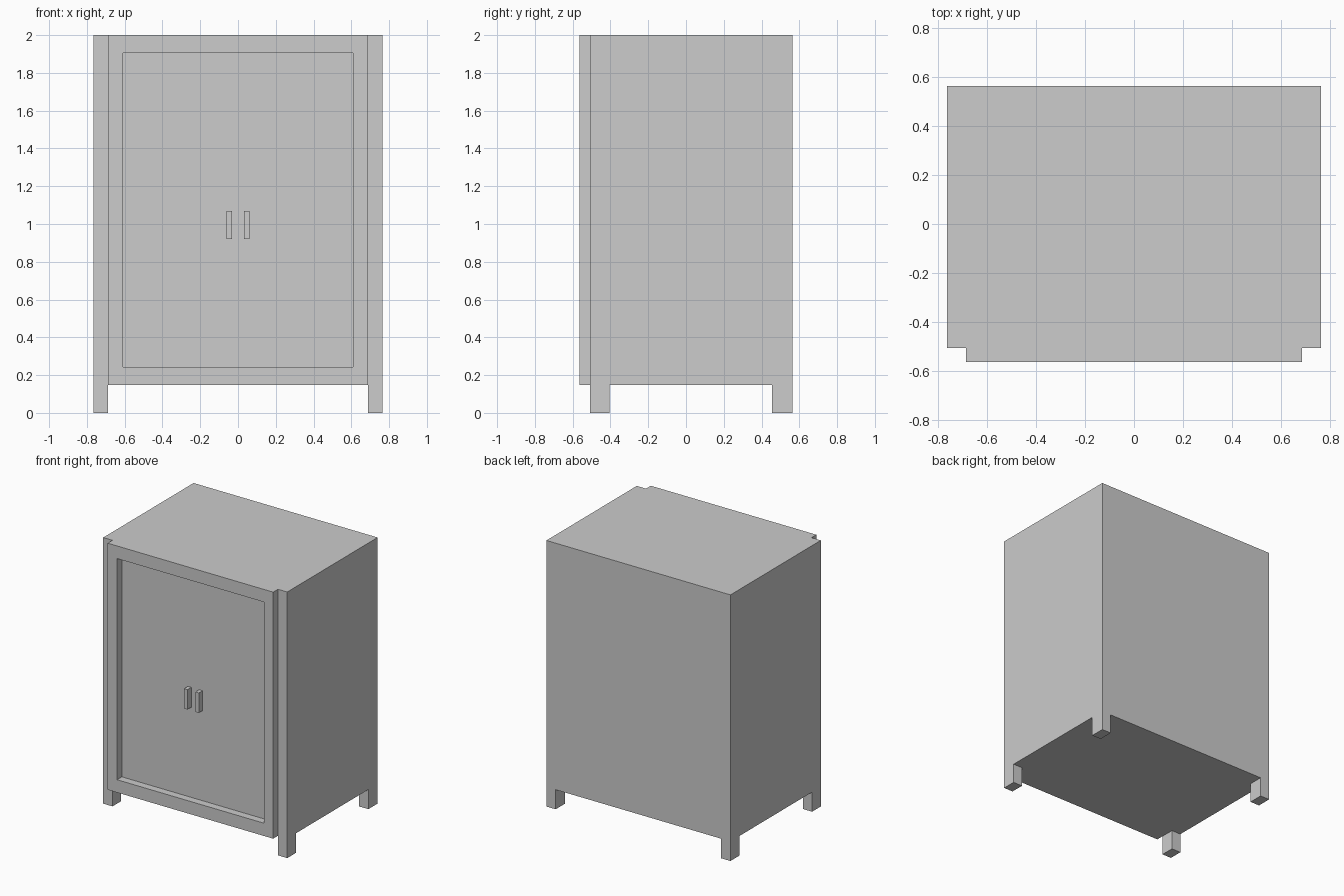
import bpy
import bmesh
from mathutils import Vector

default = bpy.data.objects.get("Cube")
if default:
    bpy.data.objects.remove(default, do_unlink=True)

# One plain grey for the whole cabinet
grey = bpy.data.materials.new("plain grey")
grey.use_nodes = True
colour = (0.604, 0.604, 0.604, 1.0)
grey.diffuse_color = colour
grey.node_tree.nodes["Principled BSDF"].inputs["Base Color"].default_value = colour


def finish(bm, name):
    """Turn a bmesh into a flat-shaded object."""
    bmesh.ops.recalc_face_normals(bm, faces=bm.faces[:])
    mesh = bpy.data.meshes.new(name)
    bm.to_mesh(mesh)
    bm.free()
    mesh.materials.append(grey)
    obj = bpy.data.objects.new(name, mesh)
    bpy.context.collection.objects.link(obj)


def extrude(bm, faces, offset, keep_start=False):
    """Extrude a face region by the offset, opening the start unless kept."""
    new = bmesh.ops.extrude_face_region(bm, geom=faces)["geom"]
    verts = [v for v in new if isinstance(v, bmesh.types.BMVert)]
    bmesh.ops.translate(bm, verts=verts, vec=offset)
    if not keep_start:
        start = [f for f in faces if f.is_valid]
        bmesh.ops.delete(bm, geom=start, context='FACES_ONLY')


# Main dimensions
HALF_WIDTH, FRAME_HALF = 0.765, 0.688
FRONT, POST_FRONT, BACK = -0.565, -0.508, 0.565
FLOOR, TOP = 0.147, 2.0

# Cabinet plan: a grid with the two front corners left out
bm = bmesh.new()
xs = [-HALF_WIDTH, -FRAME_HALF, FRAME_HALF, HALF_WIDTH]
ys = [FRONT, POST_FRONT, -0.405, 0.455, BACK]
for i in range(len(xs) - 1):
    for j in range(len(ys) - 1):
        if j == 0 and i != 1:
            continue
        corners = [(xs[i], ys[j]), (xs[i + 1], ys[j]),
                   (xs[i + 1], ys[j + 1]), (xs[i], ys[j + 1])]
        bm.faces.new([bm.verts.new((x, y, FLOOR)) for x, y in corners])
bmesh.ops.remove_doubles(bm, verts=bm.verts[:], dist=0.001)

# Cabinet body
extrude(bm, bm.faces[:], Vector((0, 0, TOP - FLOOR)), keep_start=True)
bmesh.ops.recalc_face_normals(bm, faces=bm.faces[:])

# Four corner legs
leg_faces = []
for f in bm.faces:
    c = f.calc_center_median()
    in_corner = abs(c.x) > FRAME_HALF and (c.y < ys[2] or c.y > ys[3])
    if abs(c.z - FLOOR) < 0.001 and in_corner:
        leg_faces.append(f)
for f in leg_faces:
    extrude(bm, [f], Vector((0, 0, -FLOOR)))

# Recessed door panel inside the raised front frame
panel = min(bm.faces, key=lambda f: f.calc_center_median().y)
bmesh.ops.inset_region(bm, faces=[panel], thickness=0.05)
for v in panel.verts:
    v.co.x = 0.61 if v.co.x > 0 else -0.61
    v.co.z = 1.905 if v.co.z > 1 else 0.243
extrude(bm, [panel], Vector((0, POST_FRONT - FRONT, 0)))

bmesh.ops.dissolve_limit(bm, angle_limit=0.01, verts=bm.verts[:], edges=bm.edges[:])
finish(bm, "cabinet_body")

# Pair of upright door handles
for side, name in ((1, "left_handle"), (-1, "right_handle")):
    bm = bmesh.new()
    bmesh.ops.create_cube(bm, size=1)
    bmesh.ops.scale(bm, vec=(0.028, 0.05, 0.15), verts=bm.verts[:])
    bmesh.ops.translate(bm, vec=(side * 0.047, -0.528, 0.995), verts=bm.verts[:])
    finish(bm, name)
